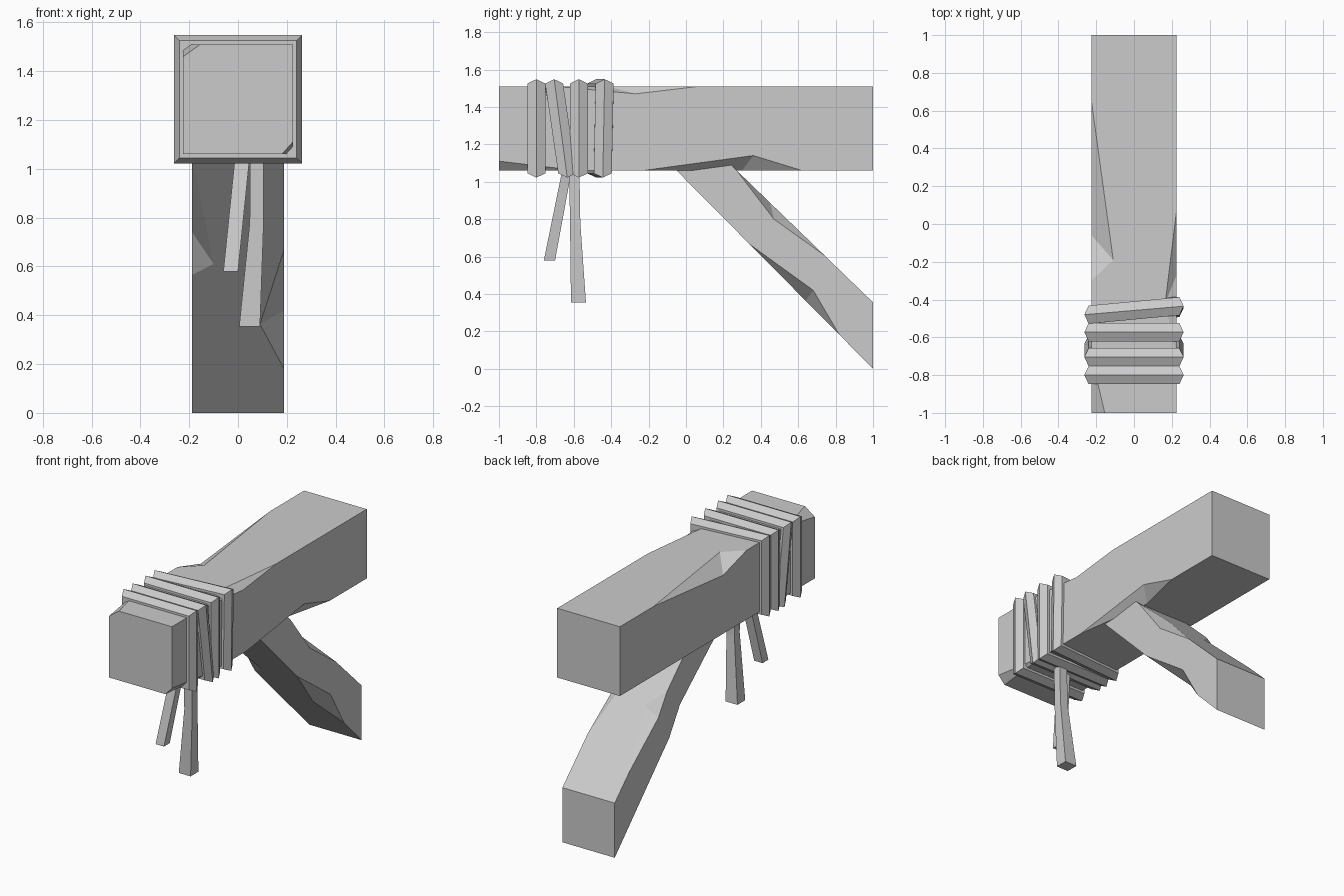
import bpy, bmesh
from mathutils import Vector

if "Cube" in bpy.data.objects:
    bpy.data.objects.remove(bpy.data.objects["Cube"])


def make_object(name, bm):
    bmesh.ops.recalc_face_normals(bm, faces=bm.faces)
    mesh = bpy.data.meshes.new(name)
    bm.to_mesh(mesh)
    bm.free()
    obj = bpy.data.objects.new(name, mesh)
    bpy.context.collection.objects.link(obj)
    return obj


def loft(name, sections, closed=False):
    """Skin a list of equal-length point loops; cap the ends unless closed."""
    bm = bmesh.new()
    loops = [[bm.verts.new(p) for p in s] for s in sections]
    n = len(loops[0])
    pairs = list(zip(loops, loops[1:])) + ([(loops[-1], loops[0])] if closed else [])
    for a, b in pairs:
        for i in range(n):
            j = (i + 1) % n
            bm.faces.new((a[i], a[j], b[j], b[i]))
    if not closed:
        bm.faces.new(loops[0])
        bm.faces.new(loops[-1])
    return make_object(name, bm)


def chip(obj, a, b, p, q):
    """Hew a notch in edge a-b, deepest along the line p-q."""
    pts = [Vector(v) for v in (a, b, p, q)]
    mid = (pts[2] + pts[3]) / 2
    bm = bmesh.new()
    v = [bm.verts.new(mid + (c - mid) * 1.3) for c in pts]
    for f in ((0, 1, 2), (0, 1, 3), (0, 2, 3), (1, 2, 3)):
        bm.faces.new([v[i] for i in f])
    cutter = make_object("chip_cutter", bm)
    cutter.hide_render = True
    mod = obj.modifiers.new("chip", 'BOOLEAN')
    mod.operation = 'DIFFERENCE'
    mod.solver = 'EXACT'
    mod.object = cutter
    bpy.context.view_layer.objects.active = obj
    bpy.ops.object.modifier_apply(modifier=mod.name)
    bpy.data.objects.remove(cutter)


# Horizontal beam
W, LO, HI = 0.225, 1.06, 1.51
beam = loft("beam", [[(-W, y, LO), (W, y, LO), (W, y, HI), (-W, y, HI)] for y in (-1, 1)])
chip(beam, (-W, 0.65, HI), (-W, -0.30, HI), (-0.11, -0.19, HI), (-W, -0.06, 1.44))
chip(beam, (W, 0.07, HI), (W, -0.70, HI), (0.165, -0.42, HI), (W, -0.27, 1.47))
chip(beam, (W, -0.23, LO), (W, 0.62, LO), (0.15, 0.30, LO), (W, 0.36, 1.14))
# Worn corners at the front end
chip(beam, (W, -1.5, LO), (W, -0.58, LO), (0.18, -1, LO), (W, -1, 1.11))
chip(beam, (-W, -1.5, HI), (-W, -0.70, HI), (-0.155, -1, HI), (-W, -1, 1.46))

# Diagonal brace under the beam
S = 0.188
side = [(1, 0), (1, 0.355), (0.23, 1.10), (-0.09, 1.10)]
brace = loft("brace", [[(x, y, z) for y, z in side] for x in (-S, S)])


def under(x, y):
    return (x, y, (1 - y) * 1.10 / 1.09)


def over(x, y):
    return (x, y, 0.355 + (1 - y) * 0.745 / 0.77)


chip(brace, under(-S, -0.04), under(-S, 0.44), under(-0.10, 0.395), (-S, 0.33, 0.74))
chip(brace, under(S, 0.34), under(S, 0.82), under(0.09, 0.64), (S, 0.68, 0.42))
chip(brace, over(S, 0.27), over(S, 0.74), over(0.10, 0.45), (S, 0.47, 0.80))
chip(brace, over(-S, 0.46), over(-S, 0.85), over(-0.09, 0.55), (-S, 0.555, 0.735))

# Rope wraps: (offset from beam axis, offset along beam) cross-section
ROPE = [(0.263, 0.018), (0.24, 0.048), (0.205, 0.048),
        (0.205, -0.048), (0.24, -0.048), (0.263, -0.018)]
ROPE = [(0.263, 0), *ROPE[1:5]]
CORNERS = [(1, 1), (-1, 1), (-1, -1), (1, -1)]
for i, ys in enumerate([(-0.80,) * 4,
                        (-0.705, -0.705, -0.635, -0.635),
                        (-0.573,) * 4,
                        (-0.435, -0.48, -0.48, -0.445)]):
    loft(f"rope_wrap_{i + 1}",
         [[(sx * r, y + d, 1.285 + sz * r) for r, d in ROPE]
          for (sx, sz), y in zip(CORNERS, ys)], closed=True)


# Hanging rope ends: sections of (z, x0, x1, y0, y1)
def rope_end(name, rows):
    loft(name, [[(x0, y0, z), (x1, y0, z), (x1, y1, z), (x0, y1, z)]
                for z, x0, x1, y0, y1 in rows])


rope_end("rope_end_short", [(1.07, -0.01, 0.05, -0.66, -0.61),
                            (0.58, -0.06, 0.00, -0.76, -0.70)])
rope_end("rope_end_long", [(1.07, 0.05, 0.105, -0.625, -0.57),
                           (0.78, 0.048, 0.105, -0.62, -0.565),
                           (0.355, 0.005, 0.09, -0.615, -0.535)])
